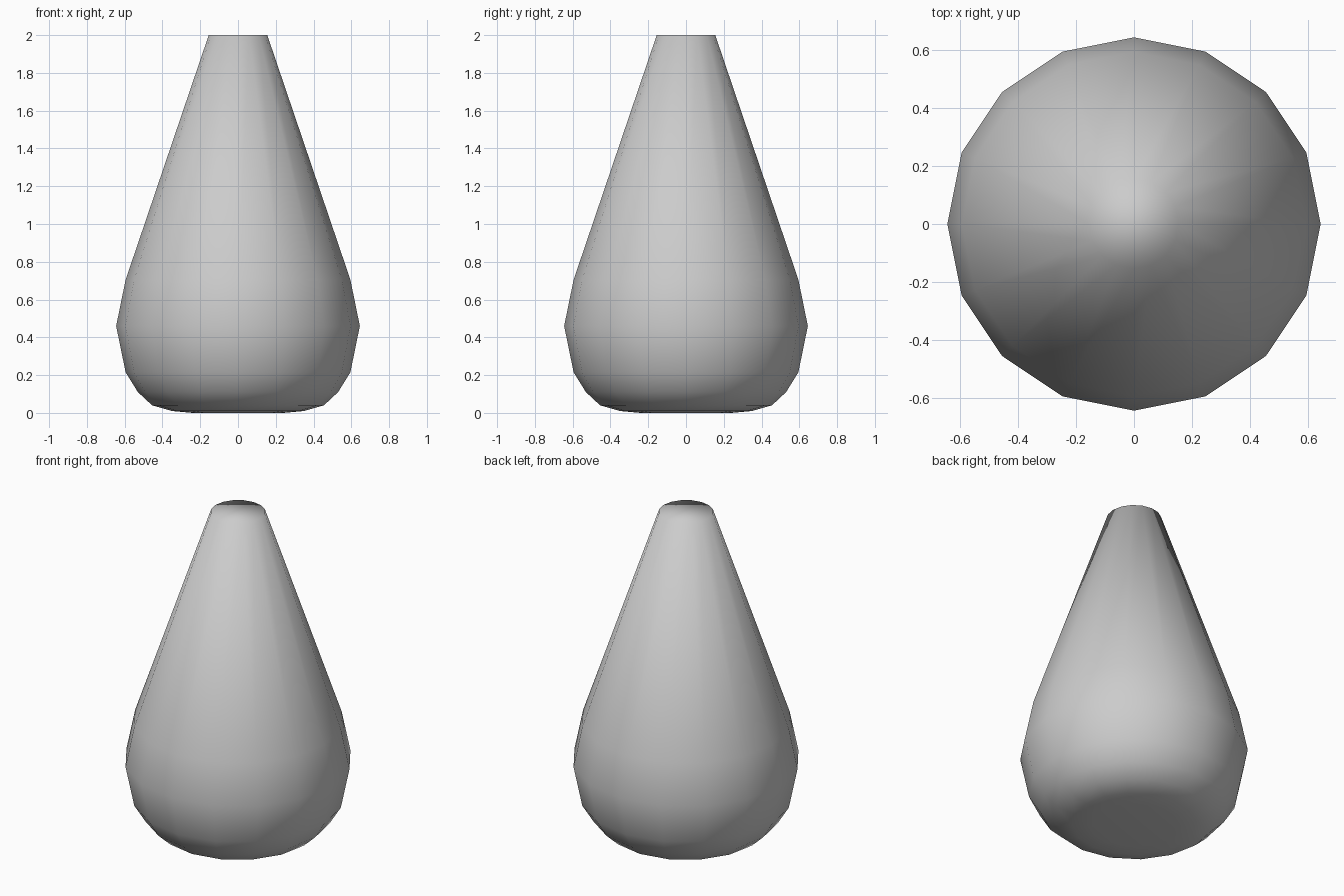
import bpy, bmesh
from math import cos, sin, pi

if "Cube" in bpy.data.objects:
    bpy.data.objects.remove(bpy.data.objects["Cube"])

SIDES = 16
# (radius, height) from the base to the narrow top
PROFILE = [(0.24, 0.0), (0.35, 0.01), (0.455, 0.04), (0.53, 0.11),
           (0.595, 0.215), (0.645, 0.46), (0.595, 0.705), (0.155, 2.0)]

# Teardrop body: stacked rings, closed at both ends
bm = bmesh.new()
rings = []
for r, z in PROFILE:
    rings.append([bm.verts.new((r * cos(2 * pi * i / SIDES),
                                r * sin(2 * pi * i / SIDES), z))
                  for i in range(SIDES)])
for low, high in zip(rings, rings[1:]):
    for i in range(SIDES):
        j = (i + 1) % SIDES
        bm.faces.new((low[i], low[j], high[j], high[i]))

# Flat base and flat top
bm.faces.new(rings[0][::-1])
bm.faces.new(rings[-1])
bmesh.ops.recalc_face_normals(bm, faces=bm.faces)

# Smooth all over, with soft rims as well
for f in bm.faces:
    f.smooth = True

mesh = bpy.data.meshes.new("teardrop_body")
bm.to_mesh(mesh)
bm.free()
body = bpy.data.objects.new("teardrop_body", mesh)
bpy.context.collection.objects.link(body)
